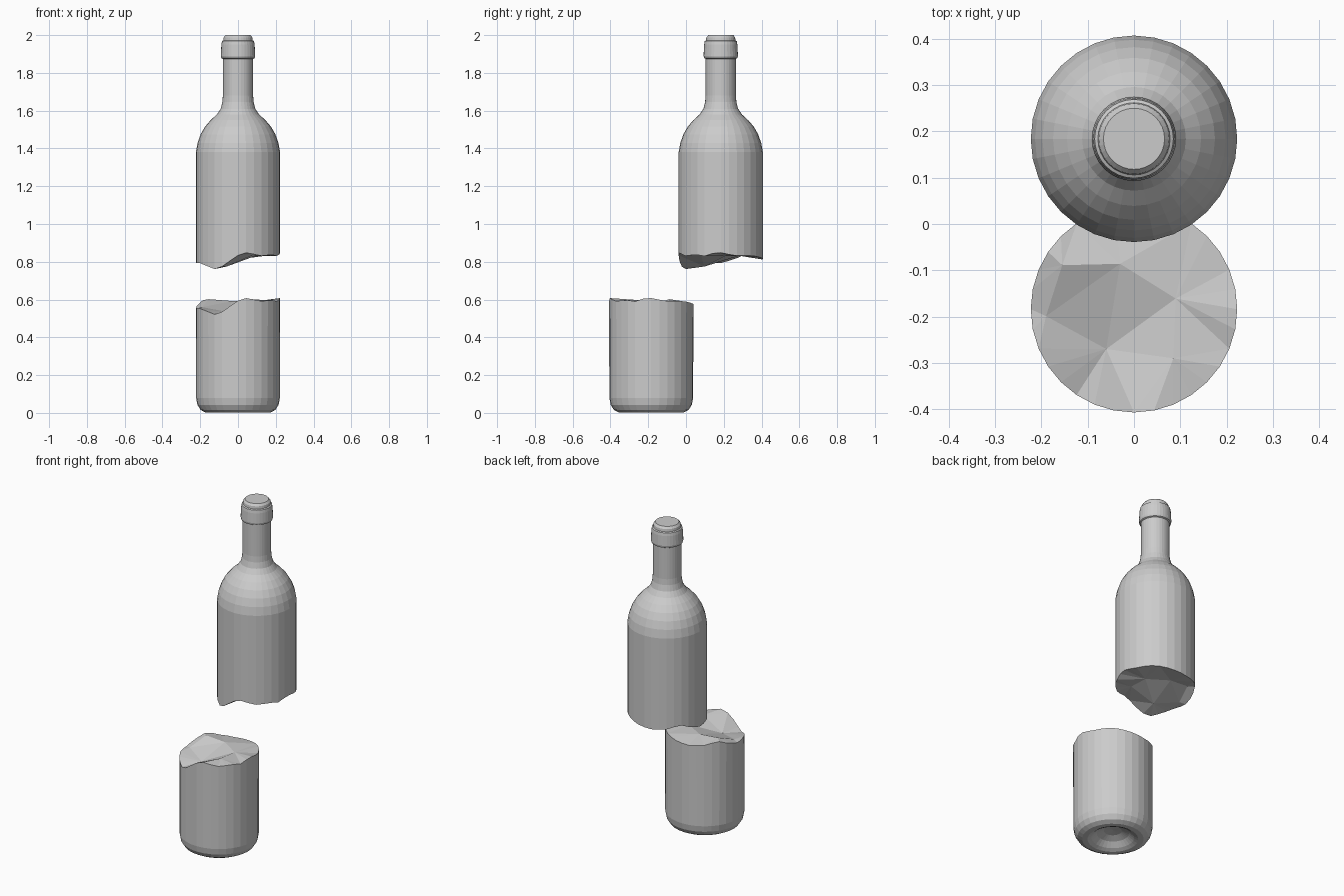
import bpy, bmesh
from math import cos, sin, tau
from mathutils import Vector
from mathutils.geometry import delaunay_2d_cdt

if "Cube" in bpy.data.objects:
    bpy.data.objects.remove(bpy.data.objects["Cube"])

SIDES = 32
R = 0.223          # body radius
OFFSET_Y = 0.184   # sideways shift of each half
GAP = 0.24         # upper half is lifted by this much

# Break height around the rim: (degrees from +x, z)
RIM = [(0, .608), (20, .592), (50, .592), (75, .580), (100, .572), (125, .580),
       (143, .602), (160, .575), (180, .553), (205, .555), (225, .535),
       (240, .517), (252, .545), (268, .590), (278, .610), (292, .600),
       (308, .588), (320, .600), (338, .590), (348, .604), (360, .608)]
# Break points inside the rim: (x, y, z)
INNER = [(-.06, -.086, .535), (-.03, .098, .592), (.09, .023, .590),
         (.085, -.106, .600), (-.155, .095, .602), (-.19, -.015, .560)]


def rim_height(deg):
    for (a0, z0), (a1, z1) in zip(RIM, RIM[1:]):
        if a0 <= deg <= a1:
            return z0 + (z1 - z0) * (deg - a0) / (a1 - a0)


def bottle_half(name, profile, pole_z, y, lift, upper):
    """Lathe the profile from the pole to the body, then close with the jagged break."""
    bm = bmesh.new()
    angles = [tau * i / SIDES for i in range(SIDES)]

    # Turned wall, last ring follows the break line
    rings = [[bm.verts.new((r * cos(a), r * sin(a), z)) for a in angles]
             for r, z in profile]
    rings.append([bm.verts.new((R * cos(a), R * sin(a),
                                rim_height(360 * i / SIDES) + lift))
                  for i, a in enumerate(angles)])
    pole = bm.verts.new((0, 0, pole_z))
    for i in range(SIDES):
        j = (i + 1) % SIDES
        bm.faces.new((pole, rings[0][i], rings[0][j]))
        for lo, hi in zip(rings, rings[1:]):
            bm.faces.new((lo[i], hi[i], hi[j], lo[j]))

    # Broken face, triangulated between rim and inner points
    verts = rings[-1] + [bm.verts.new((x, py, z + lift)) for x, py, z in INNER]
    edges = [(i, (i + 1) % SIDES) for i in range(SIDES)]
    out = delaunay_2d_cdt([Vector(v.co[:2]) for v in verts], edges, [], 1, 1e-6)
    for tri in out[2]:
        bm.faces.new([verts[out[3][k][0]] for k in tri])

    bmesh.ops.recalc_face_normals(bm, faces=bm.faces)
    mesh = bpy.data.meshes.new(name)
    bm.to_mesh(mesh)
    bm.free()
    obj = bpy.data.objects.new(name, mesh)
    obj.location.y = y
    bpy.context.collection.objects.link(obj)
    return obj


# Lower half: hollowed base and rounded heel
bottle_half("bottle_base",
            [(.05, .055), (.09, .038), (.12, .012), (.142, .001), (.172, .002),
             (.198, .016), (.215, .043), (.222, .08)],
            .06, -OFFSET_Y, 0, False)

# Upper half: lip, collar, neck and shoulder
bottle_half("bottle_neck_and_shoulder",
            [(.066, 2.0), (.076, 1.988), (.078, 1.972), (.085, 1.968),
             (.088, 1.95), (.091, 1.89), (.088, 1.878), (.080, 1.874),
             (.080, 1.68), (.083, 1.645), (.092, 1.61), (.112, 1.58),
             (.145, 1.55), (.175, 1.515), (.198, 1.475), (.214, 1.43),
             (.223, 1.38)],
            2.0, OFFSET_Y, GAP, True)
